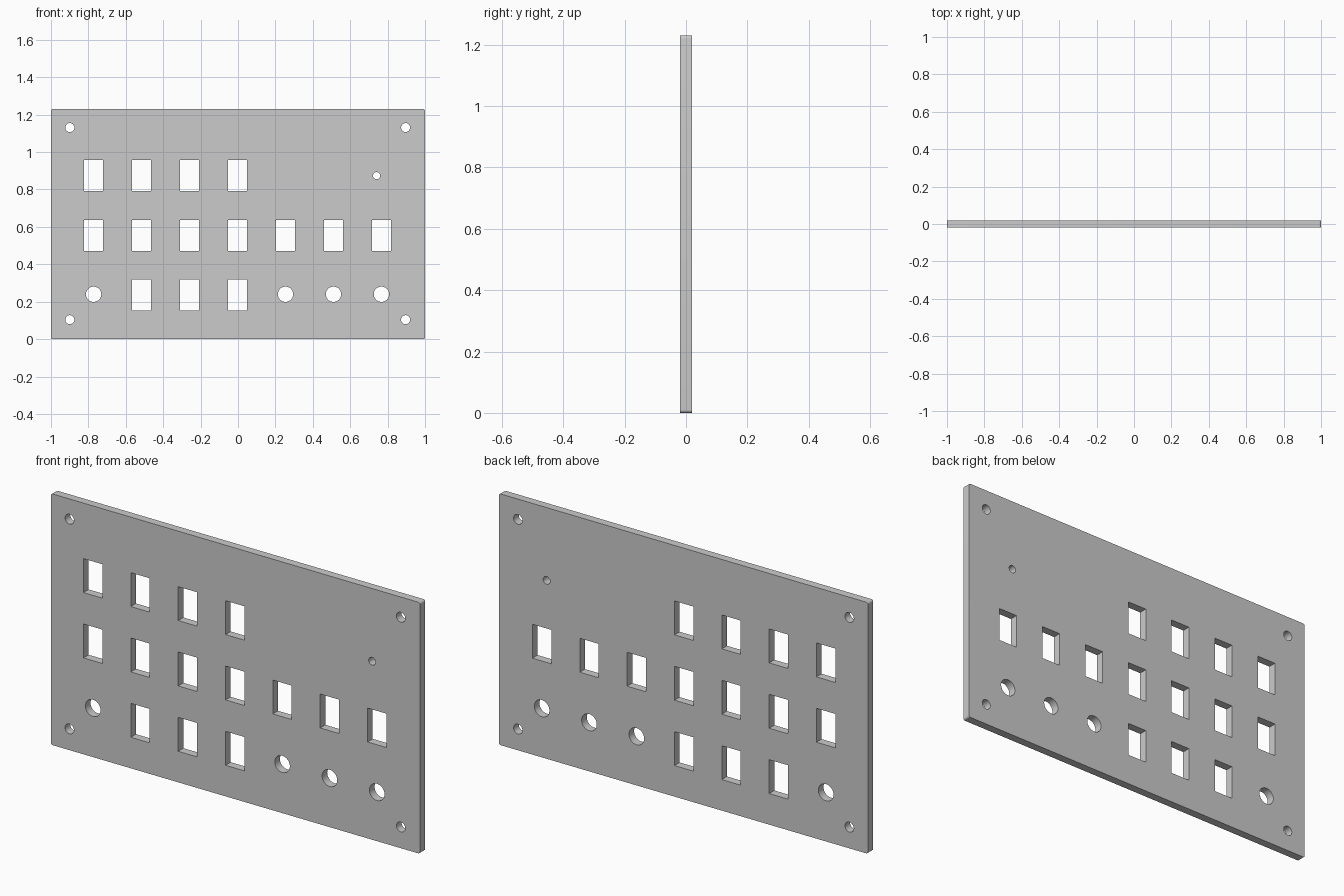
import bpy, bmesh, math

if "Cube" in bpy.data.objects:
    bpy.data.objects.remove(bpy.data.objects["Cube"])

W, H, T = 2.0, 1.23, 0.04      # panel width, height, thickness

# The panel is one filled 2D profile: rounded outline plus cut-outs, extruded
curve = bpy.data.curves.new("panel_profile", "CURVE")
curve.dimensions = "2D"
curve.fill_mode = "BOTH"
curve.extrude = T / 2


def loop(points):
    s = curve.splines.new("POLY")
    s.points.add(len(points) - 1)
    for p, (x, z) in zip(s.points, points):
        p.co = (x, z, 0, 1)
    s.use_cyclic_u = True


def arc(cx, cz, r, start, sweep, n):
    return [(cx + r * math.cos(start + sweep * i / n),
             cz + r * math.sin(start + sweep * i / n)) for i in range(n + 1)]


def hole(x, z, r, n=48):
    loop(arc(x, z, r, 0, math.tau, n)[:-1])


def slot(x, z, w=0.102, h=0.166):
    loop([(x - w / 2, z - h / 2), (x + w / 2, z - h / 2),
          (x + w / 2, z + h / 2), (x - w / 2, z + h / 2)])


# Outline with small corner fillets
R = 0.01
outline = []
for i, (cx, cz) in enumerate([(W / 2 - R, H - R), (-W / 2 + R, H - R),
                              (-W / 2 + R, R), (W / 2 - R, R)]):
    outline += arc(cx, cz, R, i * math.pi / 2, math.pi / 2, 6)
loop(outline)

# Corner screw holes
for x in (-0.899, 0.896):
    for z in (0.104, 1.131):
        hole(x, z, 0.024)

# Rows of switch slots, and round jack holes in the bottom row
cols = [-0.772 + 0.2565 * i for i in range(7)]
for z, picks in ((0.875, range(4)), (0.555, range(7)), (0.235, range(1, 4))):
    for i in picks:
        slot(cols[i], z)
for i in (0, 4, 5, 6):
    hole(cols[i], 0.24, 0.041)

# Small indicator hole
hole(0.741, 0.874, 0.019)

# Convert to a clean upright mesh
obj = bpy.data.objects.new("switch_panel", curve)
bpy.context.collection.objects.link(obj)
obj.rotation_euler.x = math.pi / 2
bpy.context.view_layer.objects.active = obj
obj.select_set(True)
bpy.ops.object.convert(target="MESH")
bpy.ops.object.transform_apply(rotation=True)
bm = bmesh.new()
bm.from_mesh(obj.data)
bmesh.ops.remove_doubles(bm, verts=bm.verts, dist=1e-5)
bmesh.ops.recalc_face_normals(bm, faces=bm.faces)
bm.to_mesh(obj.data)
bm.free()
bpy.ops.object.shade_smooth_by_angle(angle=math.radians(30))
